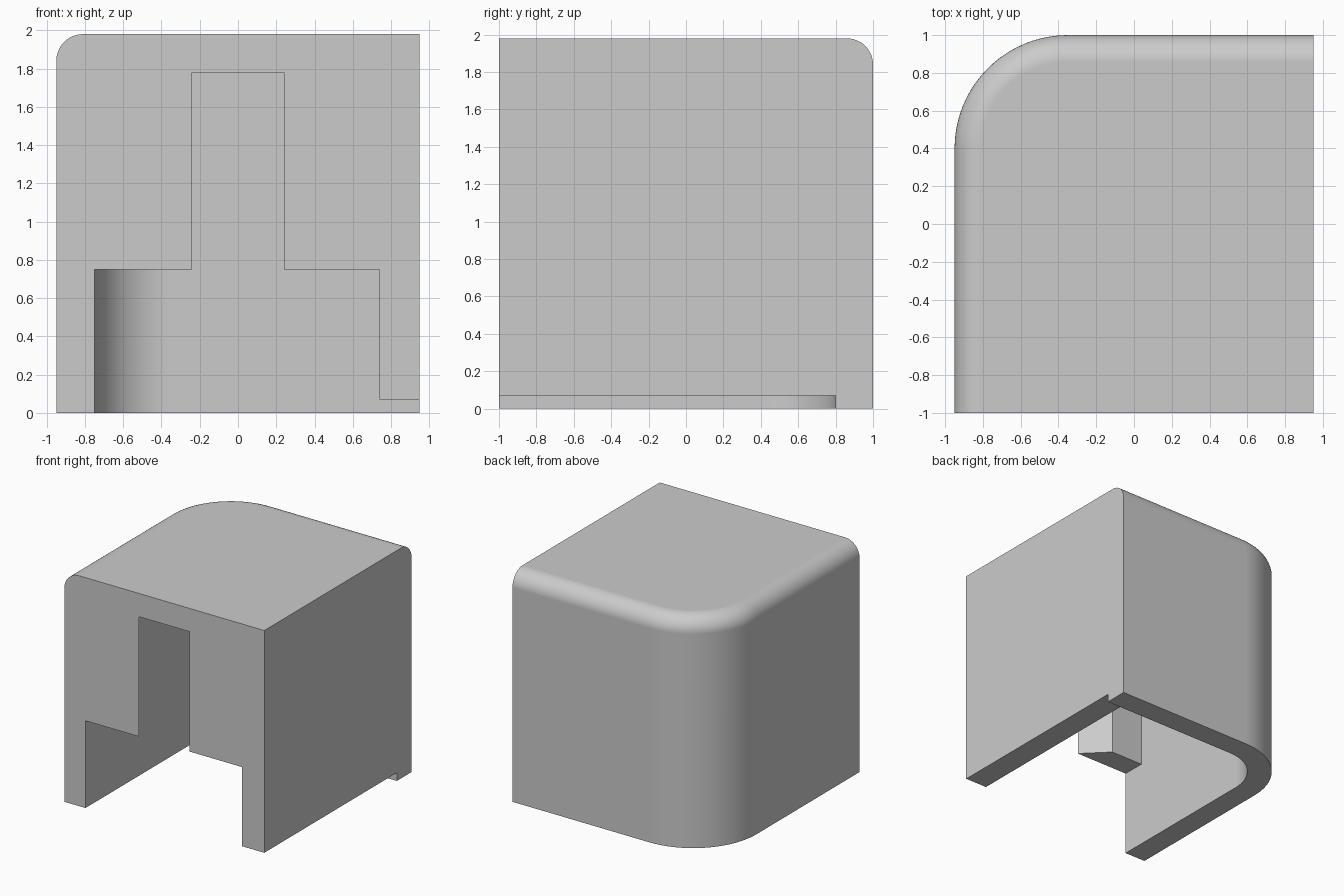
import bpy
import bmesh
from math import sin, cos, pi

if "Cube" in bpy.data.objects:
    bpy.data.objects.remove(bpy.data.objects["Cube"], do_unlink=True)

W, D, H = 0.95, 1.0, 1.98      # half width, half depth, height
WALL, CORNER, FILLET = 0.2, 0.6, 0.14
ARC = 20

grey = bpy.data.materials.new("plain grey")
grey.use_nodes = True
grey.diffuse_color = (0.6, 0.6, 0.6, 1)
grey.node_tree.nodes["Principled BSDF"].inputs["Base Color"].default_value = (0.6, 0.6, 0.6, 1)


def footprint(inset, right, front):
    """Plan outline with the back corner on the model's right rounded."""
    r = CORNER - inset
    pts = [(right, front), (right, D - inset)]
    for i in range(ARC + 1):
        a = pi / 2 + i / ARC * pi / 2
        pts.append((CORNER - W + r * cos(a), D - CORNER + r * sin(a)))
    return pts + [(inset - W, front)]


def loft(name, levels):
    """Closed solid through outlines given as (outline, z) pairs."""
    bm = bmesh.new()
    rings = [[bm.verts.new((x, y, z)) for x, y in pts] for pts, z in levels]
    for low, high in zip(rings, rings[1:]):
        for i in range(len(low)):
            j = (i + 1) % len(low)
            bm.faces.new((low[i], low[j], high[j], high[i]))
    bm.faces.new(rings[0][::-1])
    bm.faces.new(rings[-1])
    bmesh.ops.recalc_face_normals(bm, faces=bm.faces)
    mesh = bpy.data.meshes.new(name)
    bm.to_mesh(mesh)
    bm.free()
    mesh.materials.append(grey)
    obj = bpy.data.objects.new(name, mesh)
    bpy.context.collection.objects.link(obj)
    return obj


def prism(name, pts, bottom, top):
    return loft(name, [(pts, bottom), (pts, top)])


# Outer housing with filleted top along the side and back
levels = [(footprint(0, W, -D), 0)]
for i in range(13):
    a = i / 12 * pi / 2
    levels.append((footprint(FILLET * (1 - cos(a)), W, -D), H - FILLET + FILLET * sin(a)))
housing = loft("housing", levels)

# Hollow, wide front opening, flared tall slot and raised side wall
inner = W - WALL
cutters = [
    prism("hollow_cutter", footprint(WALL, inner - 0.01, WALL - D), -0.5, H - WALL),
    prism("opening_cutter", footprint(WALL, inner - 0.01, -D - 0.1), -0.5, 0.75),
    prism("slot_cutter", [(-0.14, -1.1), (0.14, -1.1), (0.54, -0.7), (-0.54, -0.7)],
          -0.5, H - WALL),
    prism("side_gap_cutter", [(0.6, -1.1), (1.1, -1.1), (1.1, 0.8), (0.6, 0.8)], -0.5, 0.07),
]
for cutter in cutters:
    cutter.hide_render = True
    mod = housing.modifiers.new(cutter.name, 'BOOLEAN')
    mod.operation = 'DIFFERENCE'
    mod.solver = 'EXACT'
    mod.object = cutter

# Bake the cuts and drop the cutters
graph = bpy.context.evaluated_depsgraph_get()
baked = bpy.data.meshes.new_from_object(housing.evaluated_get(graph))
housing.modifiers.clear()
housing.data = baked
for cutter in cutters:
    bpy.data.objects.remove(cutter, do_unlink=True)

# Smooth the rounded areas, keep the edges crisp
bpy.ops.object.select_all(action='DESELECT')
housing.select_set(True)
bpy.context.view_layer.objects.active = housing
bpy.ops.object.shade_smooth_by_angle(angle=pi / 6)
housing.modifiers.new("flat_face_normals", 'WEIGHTED_NORMAL').keep_sharp = True
